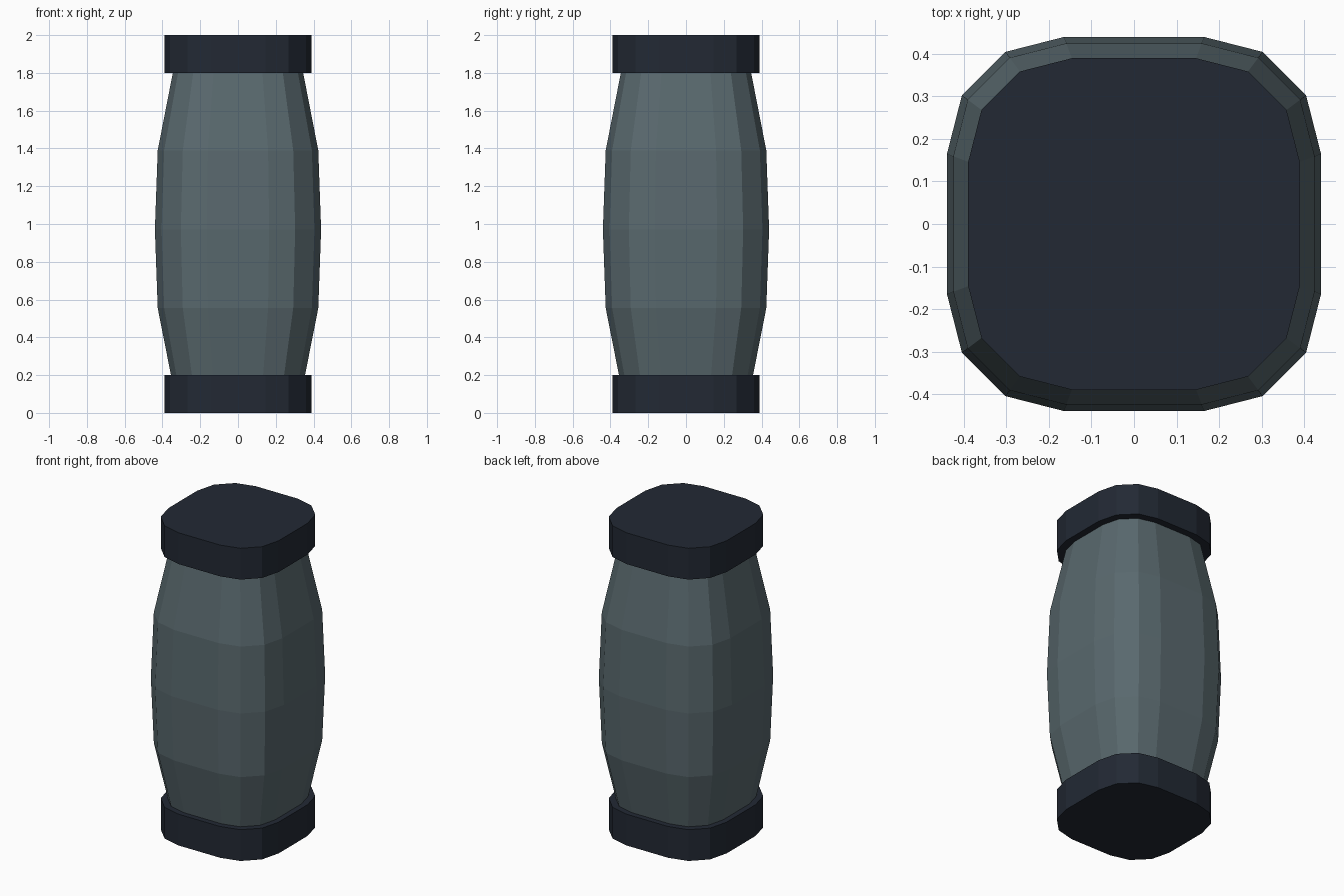
import bpy, bmesh

if "Cube" in bpy.data.objects:
    bpy.data.objects.remove(bpy.data.objects["Cube"])

# Rounded-square outline for half-width 1: one quadrant, turned four times
QUADRANT = [(1.0, 0.375), (0.92, 0.688), (0.688, 0.92), (0.375, 1.0)]
OUTLINE = []
x_axis = (1, 0)
for _ in range(4):
    c, s = x_axis
    OUTLINE += [(c * x - s * y, s * x + c * y) for x, y in QUADRANT]
    x_axis = (-s, c)


def material(name, color):
    mat = bpy.data.materials.new(name)
    mat.diffuse_color = (*color, 1)
    mat.use_nodes = True
    mat.node_tree.nodes["Principled BSDF"].inputs["Base Color"].default_value = mat.diffuse_color
    return mat


def loft(name, profile, mat):
    """Stack the outline at each (z, half-width) and skin it, with closed ends."""
    bm = bmesh.new()
    rings = [[bm.verts.new((r * x, r * y, z)) for x, y in OUTLINE] for z, r in profile]
    n = len(OUTLINE)
    for low, high in zip(rings, rings[1:]):
        for i in range(n):
            j = (i + 1) % n
            bm.faces.new((low[i], low[j], high[j], high[i]))
    bm.faces.new(rings[0][::-1])
    bm.faces.new(rings[-1])
    mesh = bpy.data.meshes.new(name)
    bm.to_mesh(mesh)
    bm.free()
    mesh.materials.append(mat)
    obj = bpy.data.objects.new(name, mesh)
    bpy.context.collection.objects.link(obj)
    return obj


slate = material("slate", (0.10, 0.14, 0.155))
dark = material("dark_metal", (0.016, 0.022, 0.034))

# Bulging body, its ends tucked into the caps
loft("body", [(0.14, 0.343), (0.555, 0.425), (0.97, 0.44), (1.39, 0.425), (1.81, 0.343)], slate)

# End caps
loft("bottom_cap", [(0.0, 0.39), (0.2, 0.39)], dark)
loft("top_cap", [(1.8, 0.39), (2.0, 0.39)], dark)
